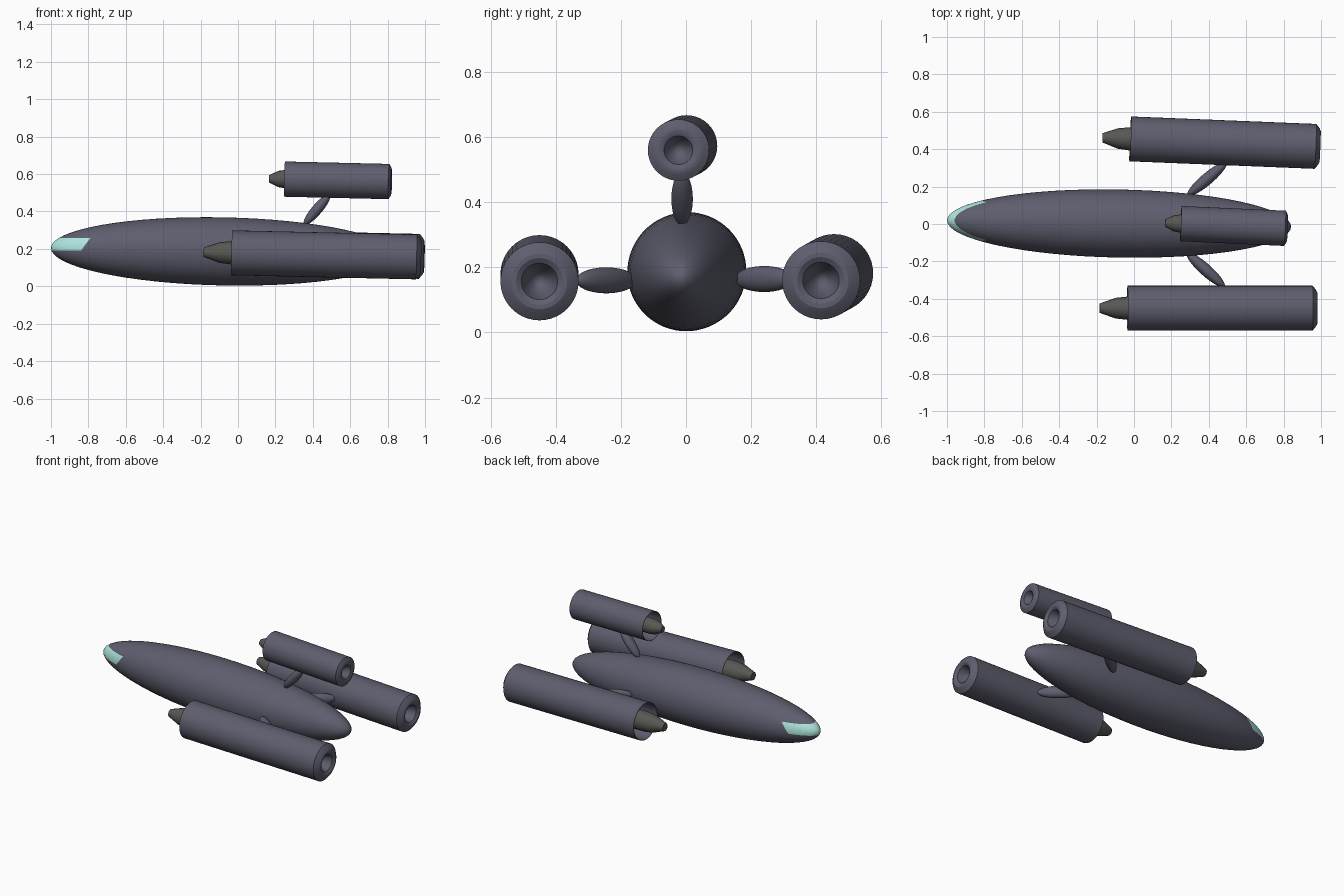
import bpy, bmesh, math
from mathutils import Vector, Matrix

if "Cube" in bpy.data.objects:
    bpy.data.objects.remove(bpy.data.objects["Cube"])


def material(name, color):
    m = bpy.data.materials.new(name)
    m.diffuse_color = (*color, 1)
    m.use_nodes = True
    m.node_tree.nodes["Principled BSDF"].inputs["Base Color"].default_value = m.diffuse_color
    return m


HULL = material("hull_paint", (0.11, 0.11, 0.155))
METAL = material("dark_metal", (0.095, 0.095, 0.085))
GLASS = material("teal_glass", (0.42, 0.78, 0.72))


def finish(bm, name, mats, angle=30):
    bmesh.ops.recalc_face_normals(bm, faces=bm.faces)
    mesh = bpy.data.meshes.new(name)
    bm.to_mesh(mesh)
    bm.free()
    for m in mats:
        mesh.materials.append(m)
    ob = bpy.data.objects.new(name, mesh)
    bpy.context.collection.objects.link(ob)
    bpy.ops.object.select_all(action='DESELECT')
    ob.select_set(True)
    bpy.context.view_layer.objects.active = ob
    bpy.ops.object.shade_smooth_by_angle(angle=math.radians(angle))
    return ob


def axis_matrix(start, direction):
    q = Vector(direction).to_track_quat('Z', 'Y')
    return Matrix.Translation(start) @ q.to_matrix().to_4x4()


def lathe(profile, matrix, segments=48):
    """Revolve (distance, radius) points around the local z axis."""
    bm = bmesh.new()
    verts = [bm.verts.new((r, 0, d)) for d, r in profile]
    edges = [bm.edges.new(p) for p in zip(verts, verts[1:])]
    bmesh.ops.spin(bm, geom=verts + edges, cent=(0, 0, 0), axis=(0, 0, 1),
                   angle=math.tau, steps=segments)
    bmesh.ops.remove_doubles(bm, verts=bm.verts, dist=1e-5)
    bm.transform(matrix)
    return bm


# Fuselage: slightly tilted spindle with a rounded nose and tail
nose, tail = Vector((-1, 0.02, 0.205)), Vector((0.84, -0.015, 0.168))
length = (tail - nose).length
profile = []
for i in range(33):
    a = math.pi * i / 32
    profile.append((length * (1 - math.cos(a)) / 2, 0.182 * math.sin(a)))
profile[0], profile[-1] = (0, 0), (length, 0)
body = lathe(profile, axis_matrix(nose, tail - nose), 64)

# Wraparound windscreen: cut a band into the nose and colour it
low, high = Vector((-0.84, 0, 0.19)), Vector((-0.79, 0, 0.257))
slant = Vector((high.z - low.z, 0, low.x - high.x))
for co, no in ((low, Vector((0, 0, 1))), (high, Vector((0, 0, 1))), (low, slant)):
    faces = [f for f in body.faces if f.calc_center_median().x < -0.7]
    geom = faces + list({e for f in faces for e in f.edges}) \
        + list({v for f in faces for v in f.verts})
    bmesh.ops.bisect_plane(body, geom=geom, plane_co=co, plane_no=no, dist=1e-5)
for f in body.faces:
    c = f.calc_center_median()
    if low.z < c.z < high.z and (c - low).dot(slant) < 0:
        f.material_index = 1
finish(body, "fuselage", [HULL, GLASS])

# Engines: open-fronted nacelle with rear nozzle, and an intake spinner
NACELLE = [(0.3, 0), (0.3, 0.113), (0.0, 0.117), (0.0, 0.12), (1.0, 0.12),
           (1.018, 0.098), (1.025, 0.085), (1.025, 0.072), (1.015, 0.056),
           (0.98, 0.045), (0.94, 0.025), (0.92, 0)]
SPINNER = [(-0.15, 0), (-0.15, 0.025), (-0.065, 0.055), (0, 0.062), (0.3, 0.062)]
ENGINES = {
    "left_engine": ((-0.035, -0.45, 0.179), (0.955, -0.45, 0.157), 1.0),
    "right_engine": ((-0.02, 0.455, 0.182), (0.97, 0.415, 0.16), 1.0),
    "top_engine": ((0.25, 0.002, 0.573), (0.807, -0.023, 0.56), 0.785),
}
for name, (front, rear, scale) in ENGINES.items():
    direction = Vector(rear) - Vector(front)
    mat = axis_matrix(front, direction)
    for part, points, paint in (("nacelle", NACELLE, HULL), ("spinner", SPINNER, METAL)):
        shape = [(d * direction.length, r * scale) for d, r in points]
        finish(lathe(shape, mat, 40 if part == "nacelle" else 16),
               f"{name}_{part}", [paint], 28)

# Swept struts: flattened ellipsoids joining the engines to the fuselage
STRUTS = {
    "left_strut": ((0.383, -0.245, 0.16), (0.19, -0.17, 0), (0.04, 0.032, 0.135)),
    "right_strut": ((0.39, 0.24, 0.164), (0.19, 0.16, 0), (0.04, 0.032, 0.135)),
    "top_strut": ((0.422, -0.012, 0.41), (0.12, 0, 0.14), (0.033, 0.028, 0.105)),
}
for name, (center, direction, radii) in STRUTS.items():
    z = Vector(direction).normalized()
    x = Vector((0, 1, 0)) if name == "top_strut" else Vector((0, 0, 1))
    frame = Matrix((x, z.cross(x), z)).transposed().to_4x4()
    bm = bmesh.new()
    bmesh.ops.create_uvsphere(bm, u_segments=32, v_segments=20, radius=1)
    bm.transform(Matrix.Translation(center) @ frame @ Matrix.Diagonal((*radii, 1)))
    finish(bm, name, [HULL])
